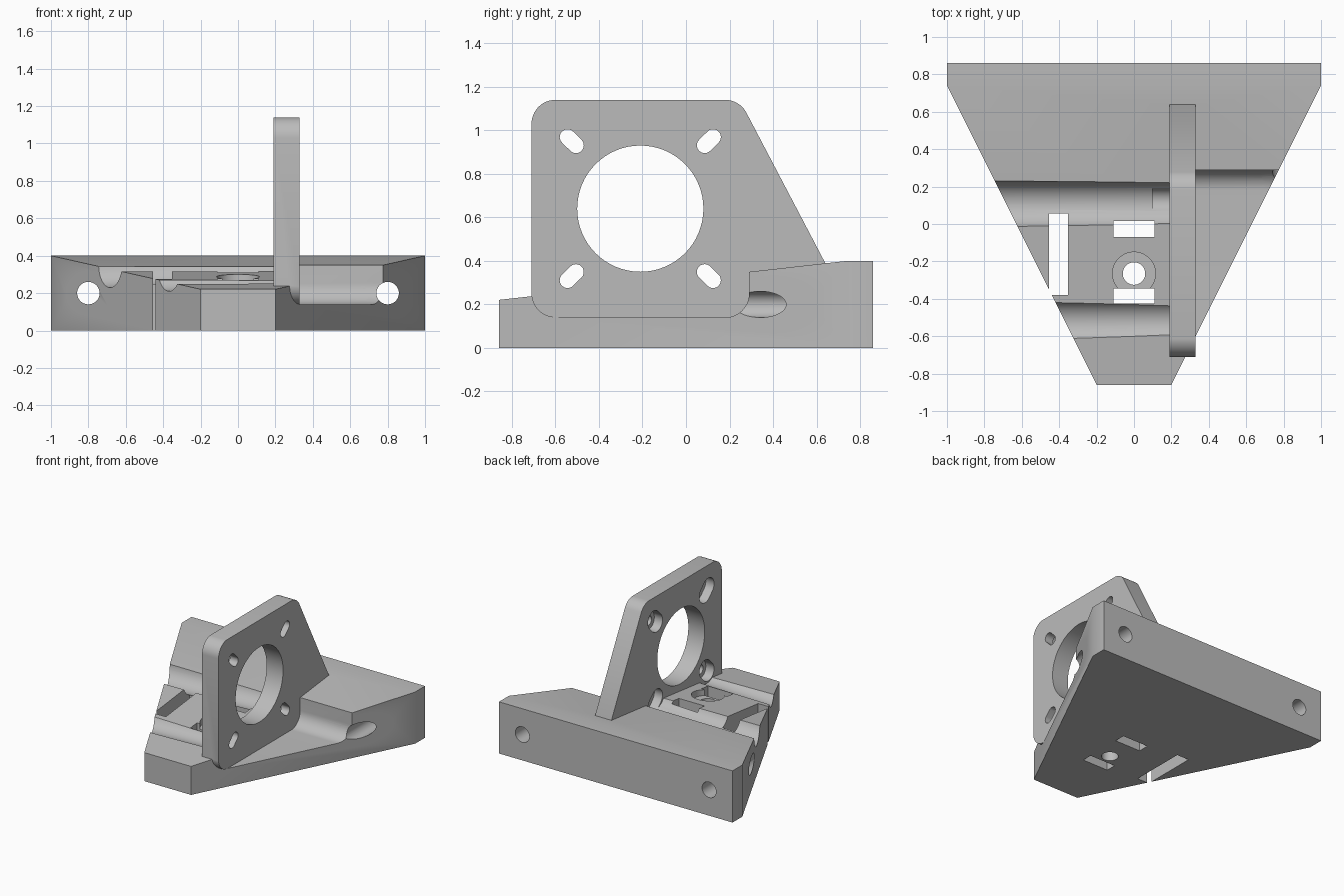
import bpy
import bmesh
from math import sin, cos, pi, radians, atan2
from mathutils import Matrix, Vector

if "Cube" in bpy.data.objects:
    bpy.data.objects.remove(bpy.data.objects["Cube"])

GREY = (0.5, 0.5, 0.5, 1.0)
grey = bpy.data.materials.new("grey plastic")
grey.use_nodes = True
grey.diffuse_color = GREY
grey.node_tree.nodes["Principled BSDF"].inputs["Base Color"].default_value = GREY


def make_object(name, bm):
    bmesh.ops.recalc_face_normals(bm, faces=bm.faces)
    mesh = bpy.data.meshes.new(name)
    bm.to_mesh(mesh)
    bm.free()
    mesh.materials.append(grey)
    obj = bpy.data.objects.new(name, mesh)
    bpy.context.collection.objects.link(obj)
    return obj


def prism(name, outline, offset):
    """Extrude a closed outline of 3D points along an offset."""
    bm = bmesh.new()
    face = bm.faces.new([bm.verts.new(p) for p in outline])
    result = bmesh.ops.extrude_face_region(bm, geom=[face])
    verts = [v for v in result["geom"] if isinstance(v, bmesh.types.BMVert)]
    bmesh.ops.translate(bm, verts=verts, vec=offset)
    return make_object(name, bm)


def prism_x(name, outline, x0, x1):
    return prism(name, [(x0, y, z) for y, z in outline], (x1 - x0, 0, 0))


def rod(name, start, end, radius):
    start, end = Vector(start), Vector(end)
    axis = end - start
    bm = bmesh.new()
    bmesh.ops.create_cone(bm, cap_ends=True, segments=64, radius1=radius,
                          radius2=radius, depth=axis.length)
    turn = axis.to_track_quat("Z", "Y").to_matrix().to_4x4()
    bm.transform(Matrix.Translation((start + end) / 2) @ turn)
    return make_object(name, bm)


def box(name, x0, x1, y0, y1, z0, z1):
    return prism(name, [(x0, y0, z0), (x1, y0, z0), (x1, y1, z0), (x0, y1, z0)],
                 (0, 0, z1 - z0))


def arc(cy, cz, radius, a0, a1, steps=12):
    angles = [radians(a0 + (a1 - a0) * i / steps) for i in range(steps + 1)]
    return [(cy + radius * cos(a), cz + radius * sin(a)) for a in angles]


def combine(target, tool, operation="DIFFERENCE"):
    mod = target.modifiers.new("combine", "BOOLEAN")
    mod.operation = operation
    mod.solver = "EXACT"
    mod.object = tool
    bpy.context.view_layer.objects.active = target
    bpy.ops.object.modifier_apply(modifier=mod.name)
    bpy.data.objects.remove(tool)


# Base: tapered footprint trimmed by the sloping side profile
footprint = [(-1, 0.86), (-1, 0.74), (-0.2, -0.86),
             (0.2, -0.86), (1, 0.74), (1, 0.86)]
base = prism("motor_bracket", [(x, y, 0) for x, y in footprint], (0, 0, 0.6))
slope = [(-1, 0.205), (0.74, 0.4), (1, 0.4), (1, 1), (-1, 1)]
combine(base, prism_x("slope_cutter", slope, -2, 2))

# Motor pocket beside the plate
MY, MZ, HALF, R = -0.21, 0.64, 0.5, 0.11
C = HALF - R
lower_left = arc(MY - C, MZ - C, R, 180, 270)
lower_right = arc(MY + C, MZ - C, R, 270, 360)
pocket = lower_left + lower_right + [(MY + HALF, 1.5), (MY - HALF, 1.5)]
combine(base, prism_x("pocket_cutter", pocket, 0.3, 1.5))

# Mounting holes along y with deep counterbores
for x in (-0.8, 0.8):
    combine(base, rod("screw_cutter", (x, 0, 0.2), (x, 1, 0.2), 0.06))
    combine(base, rod("bore_cutter", (x, -0.4, 0.2), (x, 0.6, 0.2), 0.122))

# Tilted rod channels
combine(base, rod("rear_channel", (-1, 0.105, 0.342), (0.25, 0.105, 0.392), 0.125))
combine(base, rod("front_channel", (-1, -0.525, 0.308), (0.25, -0.525, 0.352), 0.12))

# Belt slot and tie slots, cut right through
combine(base, box("belt_slot", -0.455, -0.352, -0.38, 0.055, -0.1, 0.6))
for y0, y1 in ((-0.07, 0.015), (-0.425, -0.345)):
    combine(base, box("tie_slot", -0.11, 0.11, y0, y1, -0.1, 0.6))

# Vertical screw holes with shallow counterbores
for y, floor in ((-0.265, 0.235), (-0.665, 0.2)):
    combine(base, rod("hole_cutter", (0, y, -0.1), (0, y, 0.6), 0.06))
    combine(base, rod("recess_cutter", (0, y, floor), (0, y, 0.6), 0.115))

# Upright motor plate with rounded corners and rear gusset
upper_right = arc(MY + C, MZ + C, R, 28, 90)
upper_left = arc(MY - C, MZ + C, R, 90, 180)
outline = lower_left[1:] + [(0.64, 0.14), (0.64, 0.39)] + upper_right + upper_left[1:]
plate = prism_x("motor_plate", outline, 0.19, 0.33)
combine(plate, rod("shaft_cutter", (0, MY, MZ), (1, MY, MZ), 0.29))


def slot_cutter(y, z, reach, radius, x0, x1):
    angle = atan2(z - MZ, y - MY)
    dy, dz, deg = reach * cos(angle), reach * sin(angle), angle * 180 / pi
    ends = (arc(y + dy, z + dz, radius, deg - 90, deg + 90)
            + arc(y - dy, z - dz, radius, deg + 90, deg + 270))
    return prism_x("slot_cutter", ends, x0, x1)


# Stand the plate on the base, then cut the four radial screw slots
combine(base, plate, "UNION")
for sy in (-1, 1):
    for sz in (-1, 1):
        y, z = MY + 0.315 * sy, MZ + 0.31 * sz
        combine(base, slot_cutter(y, z, 0.027, 0.036, 0.1, 0.5))
        combine(base, slot_cutter(y, z, 0.027, 0.07, 0.1, 0.26))

bpy.ops.object.select_all(action="DESELECT")
base.select_set(True)
bpy.context.view_layer.objects.active = base
bpy.ops.object.shade_smooth_by_angle(angle=radians(30))
